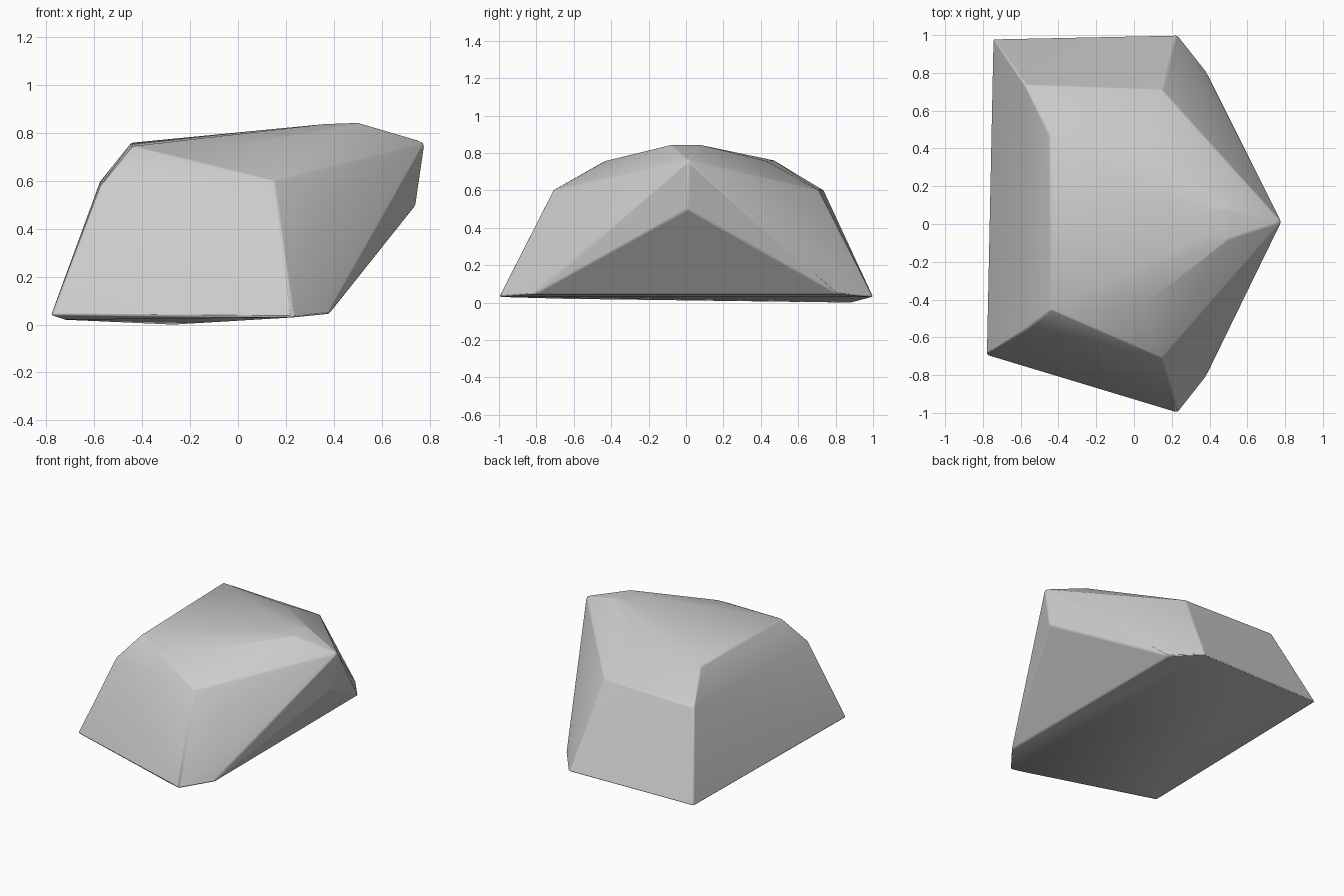
import bpy, bmesh

if "Cube" in bpy.data.objects:
    bpy.data.objects.remove(bpy.data.objects["Cube"])

# Key corners shared by both halves (mirrored across y)
mirrored = [
    (0.23, 1.00, 0.03),    # widest base corner
    (0.38, 0.81, 0.045),   # base chamfer
    (0.15, 0.71, 0.60),    # shoulder
    (0.05, 0.43, 0.757),   # upper shoulder
    (0.34, 0.60, 0.50),    # cheek facet
    (0.50, 0.08, 0.842),   # crest
    (0.36, 0.07, 0.837),
]
# Corners that differ from side to side
single = [
    (-0.745, 0.98, 0.035), (-0.78, -0.695, 0.04),     # rear base corners
    (-0.575, 0.735, 0.60), (-0.575, -0.56, 0.58),     # rear mid corners
    (-0.445, 0.47, 0.76), (-0.44, -0.455, 0.745),     # rear top corners
    (0.78, 0.01, 0.76), (0.742, 0.01, 0.50),          # overhanging nose
    (-0.27, 0.88, 0.0), (-0.72, -0.66, 0.02),         # slightly sagging underside
]

bm = bmesh.new()
for x, y, z in mirrored:
    for s in (1, -1):
        bm.verts.new((x, s * y, z))
for p in single:
    bm.verts.new(p)

# Rock is the convex shell of its corners
res = bmesh.ops.convex_hull(bm, input=bm.verts[:])
loose = [v for v in bm.verts if not v.link_faces]
bmesh.ops.delete(bm, geom=loose, context='VERTS')
bmesh.ops.dissolve_limit(bm, angle_limit=0.03, verts=bm.verts[:], edges=bm.edges[:])
bmesh.ops.recalc_face_normals(bm, faces=bm.faces[:])

mesh = bpy.data.meshes.new("rock")
bm.to_mesh(mesh)
bm.free()
rock = bpy.data.objects.new("rock", mesh)
bpy.context.collection.objects.link(rock)
bpy.context.view_layer.objects.active = rock
rock.select_set(True)

# Slightly worn edges
bev = rock.modifiers.new("worn_edges", 'BEVEL')
bev.width = 0.008
bev.segments = 2
bev.limit_method = 'ANGLE'
bev.angle_limit = 0.35
bpy.ops.object.shade_smooth_by_angle(angle=0.5)
